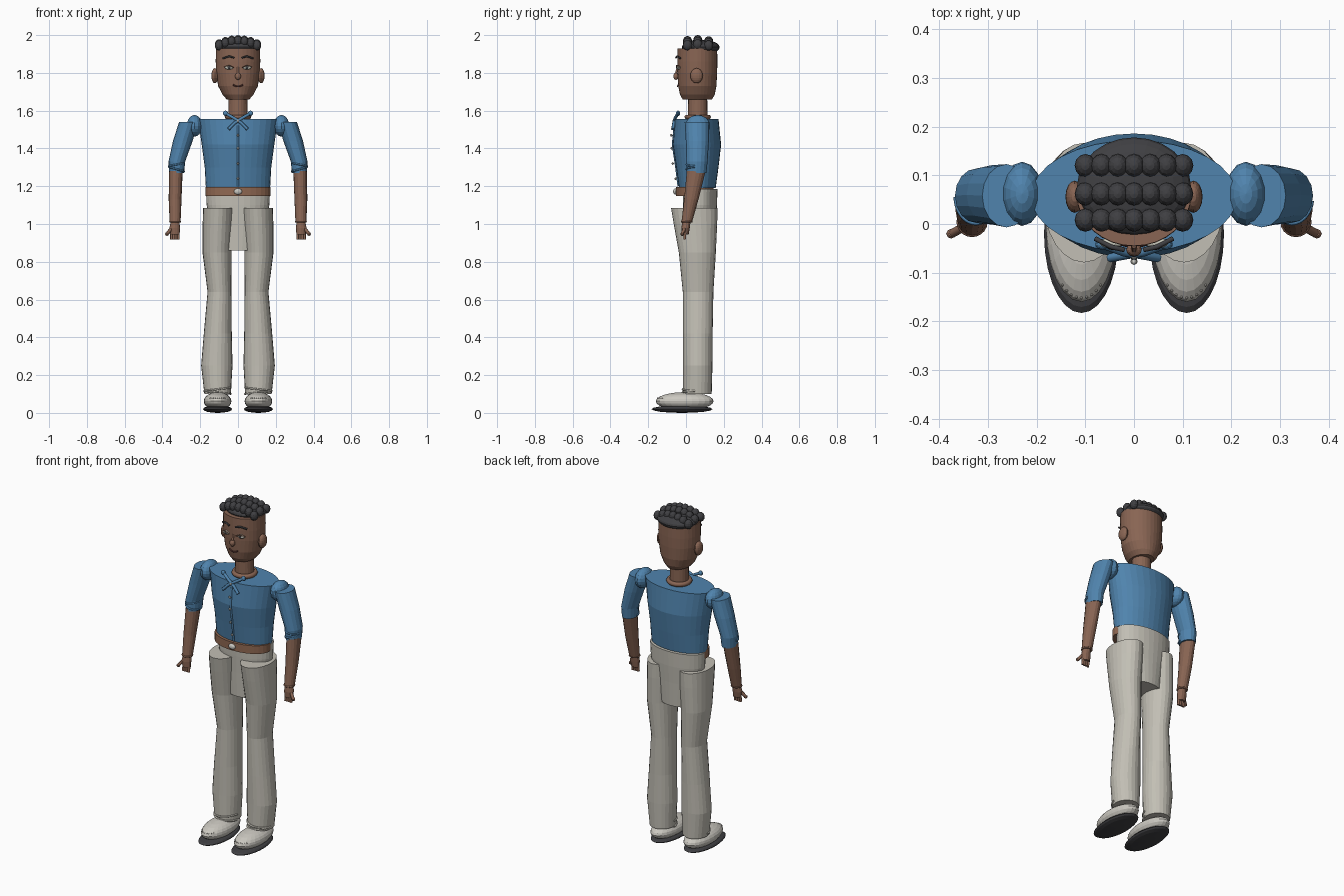
import bpy, bmesh, math
from mathutils import Vector

cube = bpy.data.objects.get("Cube")
if cube:
    bpy.data.objects.remove(cube)


def material(name, rgb):
    m = bpy.data.materials.new(name)
    m.use_nodes = True
    m.diffuse_color = (*rgb, 1)
    m.node_tree.nodes["Principled BSDF"].inputs["Base Color"].default_value = (*rgb, 1)
    return m


SKIN = material("brown_skin", (.25, .13, .087))
SHIRT = material("blue_cloth", (.08, .23, .42))
CLOTH = material("stone_trousers", (.54, .52, .46))
SHOE = material("pale_shoe", (.6, .58, .53))
DARK = material("charcoal", (.05, .05, .055))
BELT = material("tan_leather", (.28, .14, .085))
METAL = material("light_metal", (.58, .57, .53))
LIP = material("dark_lip", (.11, .04, .035))
EYE = material("eye_white", (.6, .6, .52))


def finish(name, bm, mat, smooth=False):
    bmesh.ops.recalc_face_normals(bm, faces=bm.faces)
    mesh = bpy.data.meshes.new(name)
    bm.to_mesh(mesh)
    bm.free()
    mesh.materials.append(mat)
    for p in mesh.polygons:
        p.use_smooth = smooth
    obj = bpy.data.objects.new(name, mesh)
    bpy.context.collection.objects.link(obj)
    return obj


def loft(name, rings, mat, side=1, n=24):
    """Skin a stack of horizontal ellipses given as (z, cx, cy, rx, ry)."""
    bm = bmesh.new()
    loops = []
    for z, cx, cy, rx, ry in rings:
        angles = [math.tau * i / n for i in range(n)]
        loops.append([bm.verts.new((side * (cx + rx * math.cos(a)), cy + ry * math.sin(a), z))
                      for a in angles])
    for low, high in zip(loops, loops[1:]):
        for i in range(n):
            j = (i + 1) % n
            bm.faces.new((low[i], low[j], high[j], high[i]))
    bm.faces.new(loops[0])
    bm.faces.new(loops[-1])
    return finish(name, bm, mat)


def ball(name, centre, radii, mat, seg=16, rings=10, smooth=False):
    bm = bmesh.new()
    bmesh.ops.create_uvsphere(bm, u_segments=seg, v_segments=rings, radius=1)
    bmesh.ops.scale(bm, vec=radii, verts=bm.verts)
    bmesh.ops.translate(bm, vec=centre, verts=bm.verts)
    return finish(name, bm, mat, smooth)


def tube(name, points, radius, mat, closed=False):
    """Round bar swept along a path."""
    cu = bpy.data.curves.new(name, "CURVE")
    cu.dimensions = "3D"
    cu.bevel_depth = radius
    cu.bevel_resolution = 1
    cu.use_fill_caps = True
    sp = cu.splines.new("POLY")
    sp.points.add(len(points) - 1)
    for p, co in zip(sp.points, points):
        p.co = (*co, 1)
    sp.use_cyclic_u = closed
    temp = bpy.data.objects.new(name, cu)
    mesh = bpy.data.meshes.new_from_object(temp)
    bpy.data.objects.remove(temp)
    bpy.data.curves.remove(cu)
    mesh.materials.clear()
    mesh.materials.append(mat)
    obj = bpy.data.objects.new(name, mesh)
    bpy.context.collection.objects.link(obj)
    return obj


def ring(cx, cy, z, rx, ry, tilt=0, start=0, end=math.tau, n=20):
    """Points around a tilted ellipse."""
    return [(cx + rx * math.cos(a), cy + ry * math.sin(a), z + tilt * math.cos(a))
            for a in (start + (end - start) * i / n for i in range(n))]


# Torso, hips and belt
loft("shirt_body", [(1.19, 0, .06, .17, .097), (1.3, 0, .06, .176, .112),
                    (1.42, 0, .058, .192, .128), (1.555, 0, .057, .212, .115)], SHIRT, n=32)
loft("trouser_hips", [(.86, 0, .07, .11, .08), (1.0, 0, .072, .145, .085),
                      (1.1, 0, .074, .166, .09), (1.186, 0, .075, .17, .092)], CLOTH, n=32)
loft("belt", [(1.148, 0, .046, .171, .1), (1.196, 0, .046, .171, .1)], BELT, n=32)
ball("belt_buckle", (0, -.056, 1.172), (.022, .012, .016), METAL)

# Shirt front
tube("shirt_placket", [(0, -.06, 1.52), (0, -.07, 1.42), (0, -.052, 1.3), (0, -.04, 1.2)],
     .006, SHIRT)
for z, y in ((1.47, -.078), (1.4, -.076), (1.32, -.07), (1.24, -.055)):
    ball("shirt_button", (0, y, z), (.007, .006, .007), METAL, 8, 6)
ball("collar_button", (0, -.066, 1.545), (.008, .007, .008), METAL, 8, 6)
for s in (1, -1):
    tube("collar_strip", [(s * .064, -.042, 1.585), (s * .02, -.058, 1.56),
                          (-s * .018, -.064, 1.535), (-s * .05, -.07, 1.502)], .009, SHIRT)
    ball("collar_tip", (s * .066, -.042, 1.586), (.014, .011, .014), SHIRT, 10, 8)
tube("neck_band", ring(0, .062, 1.567, .058, .058), .013, SKIN, closed=True)

# Neck and head
loft("neck", [(1.54, 0, .062, .052, .052), (1.69, 0, .062, .05, .05)], SKIN, n=20)
loft("head", [(1.66, 0, .06, .06, .078), (1.685, 0, .06, .082, .092), (1.73, 0, .06, .105, .101),
              (1.8, 0, .06, .116, .105), (1.86, 0, .06, .118, .106), (1.93, 0, .06, .117, .105)],
     SKIN, n=32)
tube("nose_bridge", [(0, -.044, 1.83), (0, -.056, 1.785)], .006, SKIN)
ball("nose", (0, -.053, 1.782), (.016, .014, .019), SKIN, 12, 8)
tube("mouth", [(x, -.045 + 6 * x * x, 1.728 + 12 * x * x)
               for x in (-.027, -.014, 0, .014, .027)], .004, LIP)
for s in (1, -1):
    ball("ear", (s * .122, .056, 1.785), (.019, .033, .04), SKIN)
    ball("eye", (s * .047, -.039, 1.828), (.024, .011, .01), EYE, 12, 8)
    ball("iris", (s * .047, -.048, 1.828), (.008, .005, .009), DARK, 10, 6)
    tube("eyelid", [(s * .022, -.051, 1.828), (s * .047, -.05, 1.84), (s * .073, -.034, 1.83)],
         .003, SKIN)
    tube("eyebrow", [(s * .02, -.053, 1.88), (s * .047, -.047, 1.888), (s * .08, -.03, 1.877)],
         .005, DARK)

# Hair: a cap with three rows of curls
ball("hair_cap", (0, .078, 1.936), (.117, .1, .04), DARK, 24, 12)
for y, z in ((.008, 1.968), (.062, 1.973), (.12, 1.967)):
    for i in range(7):
        t = i / 3 - 1
        ball("hair_curl", (t * .1, y, z - .022 * t * t), (.022, .024, .027), DARK, 12, 8)

for s in (1, -1):
    # Arms
    ball("shoulder", (s * .23, .062, 1.52), (.042, .066, .057), SHIRT, 14, 10)
    loft("sleeve", [(1.27, .325, .056, .04, .052), (1.33, .324, .058, .044, .056),
                    (1.44, .292, .06, .052, .061), (1.54, .262, .058, .05, .065)],
         SHIRT, s, 16)
    for k, z in enumerate((1.29, 1.315)):
        tube("sleeve_fold", ring(s * .325, .056, z, .041, .054, s * (.012 - .02 * k),
                                 math.pi, math.tau), .005, SHIRT)
    loft("forearm", [(1.01, .333, .004, .029, .028), (1.13, .333, .028, .034, .038),
                     (1.28, .329, .054, .036, .05)], SKIN, s, 16)
    tube("wrist_band", ring(s * .333, .004, 1.012, .027, .026), .005, SKIN, closed=True)

    # Hand with stub fingers and a thumb
    loft("palm", [(.945, .333, -.004, .024, .018), (.98, .335, -.002, .028, .022),
                  (1.012, .333, .002, .023, .022)], SKIN, s, 12)
    for i in range(4):
        x = .316 + .012 * i
        tube("finger", [(s * x, -.004, .955), (s * x, -.008, .918)], .0075, SKIN)
    tube("thumb", [(s * .346, -.004, .985), (s * .375, -.02, .948)], .009, SKIN)
    ball("thumb_tip", (s * .376, -.02, .947), (.01, .01, .01), SKIN, 8, 6)

    # Trouser legs, with creases at the hem
    loft("trouser_leg", [(.1, .108, .06, .07, .076), (.25, .112, .062, .083, .078),
                         (.42, .107, .062, .074, .079), (.64, .098, .064, .063, .081),
                         (.85, .111, .06, .077, .098), (1.0, .106, .05, .081, .115),
                         (1.085, .103, .044, .082, .123)], CLOTH, s)
    for k, z in enumerate((.108, .125)):
        tube("hem_fold", ring(s * .108, .06, z, .071, .078, s * (.008 - .016 * k),
                              math.pi, math.tau), .005, CLOTH)

    # Shoes
    ball("shoe_sole", (s * .108, -.021, .02), (.077, .162, .02), DARK, 28, 8)
    ball("shoe_upper", (s * .108, -.007, .062), (.073, .153, .048), SHOE, 24, 12)
    for i in range(9):
        a = math.radians(235 + 8.75 * i)
        ball("shoe_stitch", (s * .108 + .069 * math.cos(a), -.007 + .145 * math.sin(a), .078),
             (.003, .003, .003), SHOE, 6, 4)
